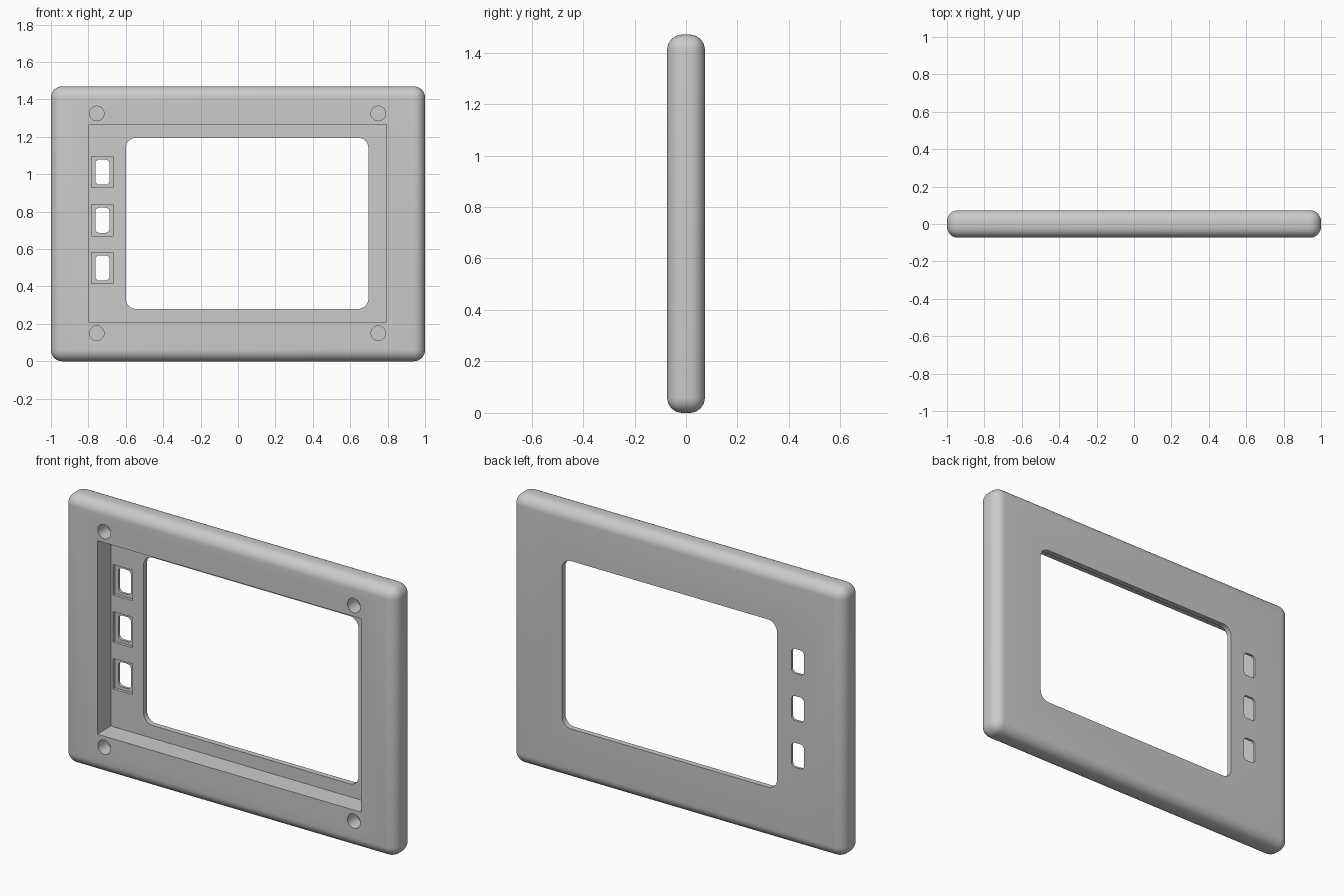
import bpy
import bmesh
import math
from mathutils import Matrix

cube = bpy.data.objects.get("Cube")
if cube:
    bpy.data.objects.remove(cube, do_unlink=True)

HEIGHT, THICK = 1.47, 0.147
FRONT, BACK = -THICK / 2, THICK / 2
FLOOR = FRONT + 0.117          # depth of the large recess
POCKET = FLOOR + 0.016         # depth of the small pockets

grey = bpy.data.materials.new("plain grey")
grey.use_nodes = True
colour = (0.6, 0.6, 0.6, 1)
grey.diffuse_color = colour
grey.node_tree.nodes["Principled BSDF"].inputs["Base Color"].default_value = colour


def finish(bm, name):
    bmesh.ops.recalc_face_normals(bm, faces=bm.faces)
    mesh = bpy.data.meshes.new(name)
    bm.to_mesh(mesh)
    bm.free()
    mesh.materials.append(grey)
    obj = bpy.data.objects.new(name, mesh)
    bpy.context.collection.objects.link(obj)
    return obj


def box(name, x, y, z, radius=0, all_edges=False, segments=8):
    """Box from (min, max) ranges; rounds every edge or only those along y."""
    bm = bmesh.new()
    bmesh.ops.create_cube(bm, size=1)
    for v in bm.verts:
        v.co = [r[0] if c < 0 else r[1] for c, r in zip(v.co, (x, y, z))]
    if radius:
        edges = [e for e in bm.edges
                 if all_edges or abs(e.verts[0].co.y - e.verts[1].co.y) > 0.001]
        bmesh.ops.bevel(bm, geom=edges, offset=radius, segments=segments,
                        profile=0.5, affect='EDGES')
    return finish(bm, name)


def cylinder(name, x, z, radius, y0, y1):
    bm = bmesh.new()
    place = Matrix.Translation((x, (y0 + y1) / 2, z)) @ Matrix.Rotation(math.pi / 2, 4, 'X')
    bmesh.ops.create_cone(bm, cap_ends=True, segments=40, radius1=radius,
                          radius2=radius, depth=y1 - y0, matrix=place)
    return finish(bm, name)


def cut(target, cutter):
    cutter.hide_render = True
    mod = target.modifiers.new("cut", 'BOOLEAN')
    mod.operation = 'DIFFERENCE'
    mod.solver = 'EXACT'
    mod.object = cutter
    bpy.context.view_layer.objects.active = target
    bpy.ops.object.modifier_apply(modifier=mod.name)
    bpy.data.objects.remove(cutter, do_unlink=True)


# Rounded frame body
frame = box("bezel_frame", (-1, 1), (FRONT, BACK), (0, HEIGHT), 0.06, True)

# Front recess and the screen window through its floor
cut(frame, box("recess_cutter", (-0.797, 0.793), (-0.3, FLOOR), (0.21, 1.265)))
cut(frame, box("window_cutter", (-0.60, 0.697), (-0.3, 0.3), (0.28, 1.195), 0.055))

# Button pockets with rounded slots through the back
for z in (0.499, 0.754, 1.011):
    cut(frame, box("pocket_cutter", (-0.783, -0.668), (-0.3, POCKET),
                   (z - 0.083, z + 0.083)))
    cut(frame, box("slot_cutter", (-0.763, -0.687), (-0.3, 0.3),
                   (z - 0.067, z + 0.067), 0.022))

# Blind screw holes at the corners of the recess
for x in (-0.755, 0.75):
    for z in (0.15, 1.325):
        cut(frame, cylinder("screw_hole_cutter", x, z, 0.039, -0.3, FRONT + 0.08))

bpy.ops.object.select_all(action='DESELECT')
frame.select_set(True)
bpy.context.view_layer.objects.active = frame
bpy.ops.object.shade_smooth_by_angle(angle=math.radians(30))
